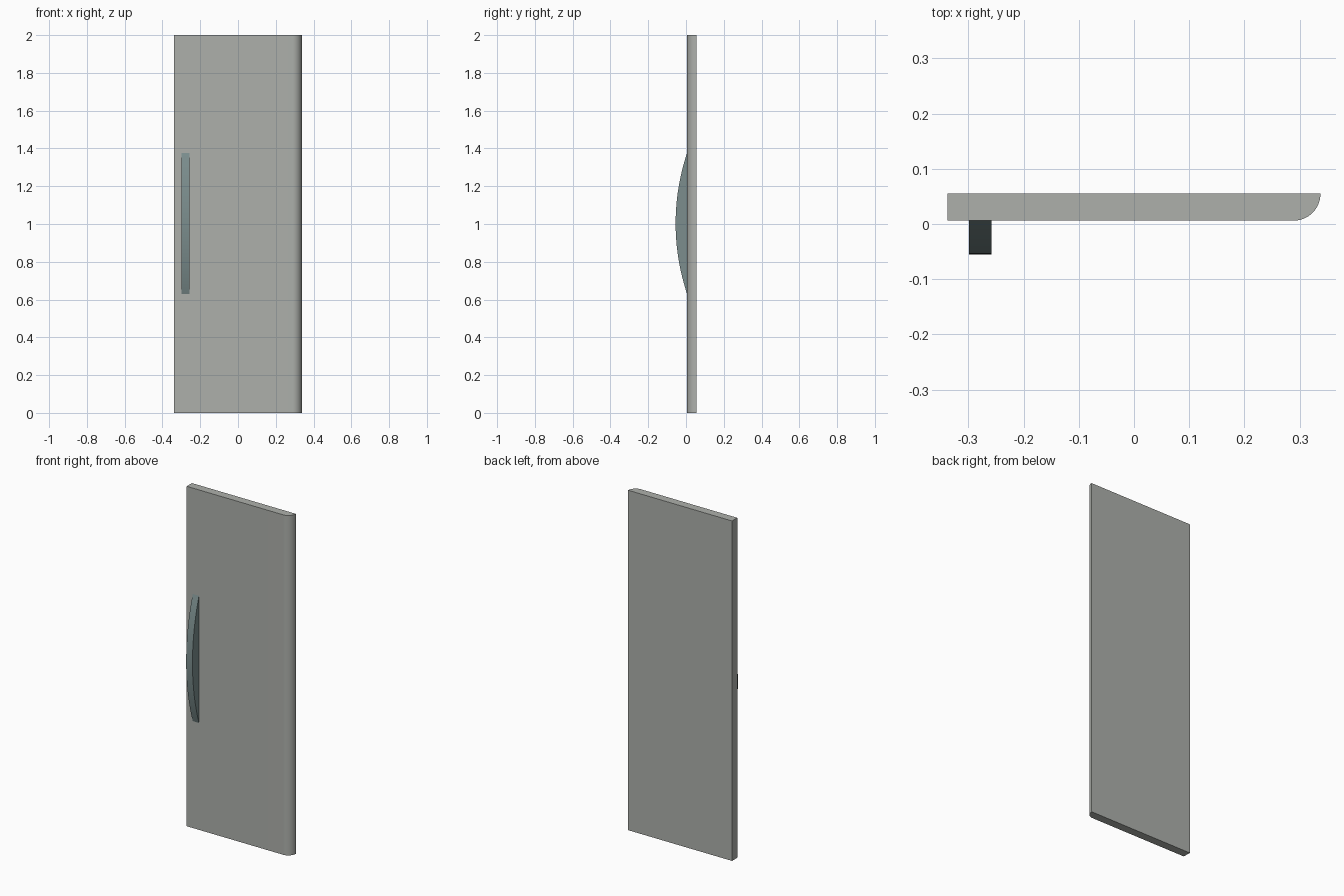
import bpy, bmesh, math
from mathutils import Vector

if "Cube" in bpy.data.objects:
    bpy.data.objects.remove(bpy.data.objects["Cube"])


def material(name, rgb):
    m = bpy.data.materials.new(name)
    m.diffuse_color = (*rgb, 1)
    m.use_nodes = True
    m.node_tree.nodes["Principled BSDF"].inputs["Base Color"].default_value = m.diffuse_color
    return m


def extrude_profile(name, points, direction, mat):
    """Closed profile pushed along a direction into a solid, curves smoothed."""
    bm = bmesh.new()
    face = bm.faces.new([bm.verts.new(p) for p in points])
    ext = bmesh.ops.extrude_face_region(bm, geom=[face])
    moved = [g for g in ext["geom"] if isinstance(g, bmesh.types.BMVert)]
    bmesh.ops.translate(bm, verts=moved, vec=Vector(direction))
    bmesh.ops.recalc_face_normals(bm, faces=bm.faces)
    mesh = bpy.data.meshes.new(name)
    bm.to_mesh(mesh)
    bm.free()
    mesh.materials.append(mat)
    obj = bpy.data.objects.new(name, mesh)
    bpy.context.collection.objects.link(obj)
    bpy.ops.object.select_all(action='DESELECT')
    obj.select_set(True)
    bpy.context.view_layer.objects.active = obj
    bpy.ops.object.shade_smooth_by_angle(angle=math.radians(30))
    return obj


panel_grey = material("panel_grey", (0.42, 0.435, 0.41))
handle_grey = material("handle_blue_grey", (0.20, 0.27, 0.27))

HALF_W, FRONT, BACK = 0.338, 0.006, 0.055

# Door panel: slab with the front right edge rounded over its full thickness
r = BACK - FRONT
panel = [(-HALF_W, BACK, 0), (-HALF_W, FRONT, 0)]
for i in range(17):
    a = math.pi / 2 * i / 16
    panel.append((HALF_W - r + r * math.sin(a), BACK - r * math.cos(a), 0))
extrude_profile("door_panel", panel, (0, 0, 2), panel_grey)

# Handle: solid bow, a circular arc standing out from the panel front
half, rise, mid_z = 0.374, 0.061, 1.003
radius = (half ** 2 + rise ** 2) / (2 * rise)
sweep = math.asin(half / radius)
handle = []
for i in range(25):
    a = sweep * (i / 12 - 1)
    handle.append((-0.299, FRONT - rise + radius * (1 - math.cos(a)),
                   mid_z + radius * math.sin(a)))
extrude_profile("door_handle", handle, (0.041, 0, 0), handle_grey)
